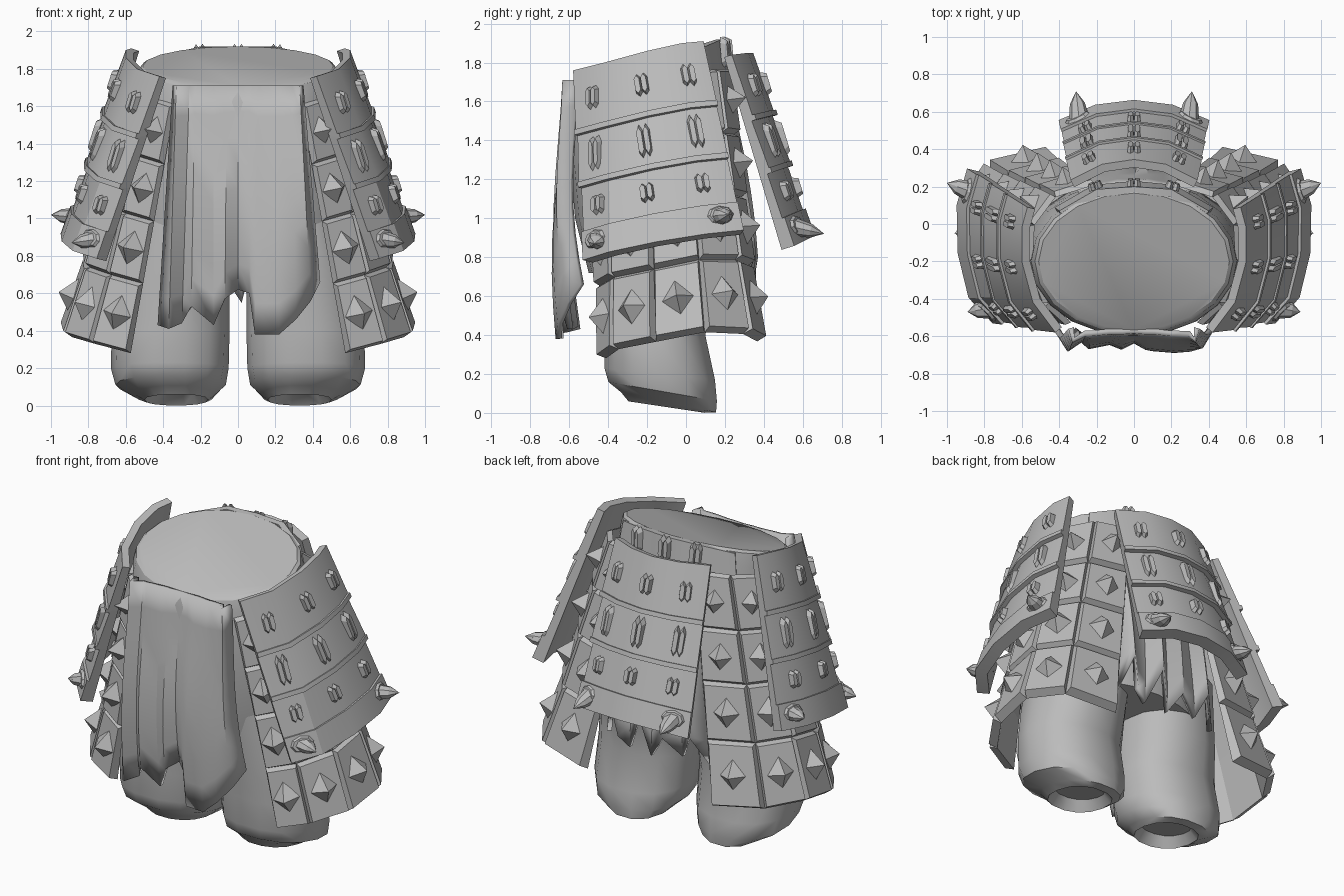
import bpy, bmesh, math
from mathutils import Vector as V

if "Cube" in bpy.data.objects:
    bpy.data.objects.remove(bpy.data.objects["Cube"])

grey = bpy.data.materials.new("grey")
grey.diffuse_color = (0.5, 0.5, 0.5, 1)
grey.use_nodes = True
grey.node_tree.nodes["Principled BSDF"].inputs["Base Color"].default_value = grey.diffuse_color


def finish(name, bm, mirror=False, smooth=30, thick=0):
    bmesh.ops.recalc_face_normals(bm, faces=bm.faces)
    me = bpy.data.meshes.new(name)
    bm.to_mesh(me)
    bm.free()
    me.materials.append(grey)
    ob = bpy.data.objects.new(name, me)
    bpy.context.collection.objects.link(ob)
    if thick:
        ob.modifiers.new("Solid", 'SOLIDIFY').thickness = thick
    if mirror:
        ob.modifiers.new("Mirror", 'MIRROR').use_mirror_merge = False
    bpy.ops.object.select_all(action='DESELECT')
    ob.select_set(True)
    bpy.context.view_layer.objects.active = ob
    bpy.ops.object.shade_smooth_by_angle(angle=math.radians(smooth))
    return ob


def surface(top, bot):
    """Ruled surface between two polylines: u counts points, v runs 0 (top) to 1."""
    top, bot = [V(p) for p in top], [V(p) for p in bot]

    def point(u, v):
        i = min(max(int(u), 0), len(top) - 2)
        return top[i].lerp(top[i + 1], u - i).lerp(bot[i].lerp(bot[i + 1], u - i), v)

    def frame(u, v):
        p = point(u, v)
        s = (point(u + .3, v) - point(u - .3, v)).normalized()
        d = (point(u, v + .05) - point(u, v - .05)).normalized()
        n = s.cross(d).normalized()
        if n.dot(p - V((0, -.2, p.z))) < 0:
            n = -n
        return p, s, n.cross(s), n
    return frame


def slab(bm, f, us, v0, v1, inner, out0, out1, inset=0):
    """Closed curved plate; out0/out1 are the outer offsets at top and bottom."""
    rings = []
    for k, u in enumerate(us):
        ui = u + (inset if k == 0 else -inset if k == len(us) - 1 else 0)
        dv = inset * .22
        ring = []
        for uu, vv, o in ((u, v0, inner), (ui, v0 + dv, out0), (ui, v1 - dv, out1), (u, v1, inner)):
            p, _, _, n = f(uu, vv)
            ring.append(bm.verts.new(p + n * o))
        rings.append(ring)
    for a, b in zip(rings, rings[1:]):
        for j in range(4):
            bm.faces.new((a[j], a[j - 1], b[j - 1], b[j]))
    bm.faces.new(rings[0])
    bm.faces.new(rings[-1][::-1])


def frustum(bm, c, s, d, n, outline, height, scale=0):
    """Low prism or pyramid standing on a surface."""
    base = [bm.verts.new(c + s * x + d * y) for x, y in outline]
    if scale:
        top = [bm.verts.new(c + s * x * scale + d * y * scale + n * height) for x, y in outline]
        bm.faces.new(top)
    m = len(base)
    tip = None if scale else bm.verts.new(c + n * height)
    for i in range(m):
        j = (i + 1) % m
        bm.faces.new((base[i], base[j], top[j], top[i]) if scale else (base[i], base[j], tip))
    bm.faces.new(base[::-1])


def lacing(bm, f, u, v, h):
    """Pair of raised bars."""
    p, s, d, n = f(u, v)
    w = .018
    hexa = [(0, -h), (w, -h * .65), (w, h * .65), (0, h), (-w, h * .65), (-w, -h * .65)]
    for side in (-.018, .018):
        frustum(bm, p + s * side, s, d, n, hexa, .035, .75)


def spike(bm, f, u, v, tip):
    """Horn with a broad collar."""
    p, s, d, n = f(u, v)
    ring = [(math.cos(a * math.pi / 4), math.sin(a * math.pi / 4)) for a in range(8)]
    frustum(bm, p + n * .01, s, d, n, [(x * .085, y * .06) for x, y in ring], .03, .7)
    tip = V(tip)
    ax = (tip - p).normalized()
    s2 = ax.cross(V((0, 0, 1))).normalized()
    d2 = ax.cross(s2)
    length = (tip - p).length
    frustum(bm, p, s2, d2, ax, [(x * .058, y * .05) for x, y in ring], length * .6, .7)
    frustum(bm, p + ax * length * .6, s2, d2, ax, [(x * .041, y * .035) for x, y in ring], length * .4)


def loft(bm, rings, seg, power=1.0):
    """Rings of (z, cx, cy, rx, ry, tilt), capped at both ends."""
    loops = []
    for z, cx, cy, rx, ry, tilt in rings:
        loop = []
        for k in range(seg):
            a = 2 * math.pi * k / seg
            c, s = math.cos(a), math.sin(a)
            c, s = (math.copysign(abs(t) ** power, t) for t in (c, s))
            loop.append(bm.verts.new((cx + rx * c, cy + ry * s, z + tilt * s)))
        loops.append(loop)
    for a, b in zip(loops, loops[1:]):
        for k in range(seg):
            j = (k + 1) % seg
            bm.faces.new((a[k], a[j], b[j], b[k]))
    bm.faces.new(loops[0])
    bm.faces.new(loops[-1][::-1])


# Hips with tilted flat waist
bm = bmesh.new()
loft(bm, [(1.815, 0, -.2, .51, .365, .105), (1.80, 0, -.2, .53, .385, .11), (1.72, 0, -.2, .55, .40, .10),
          (1.4, 0, -.18, .57, .42, .05), (1.0, 0, -.16, .60, .41, 0), (.72, 0, -.14, .55, .36, 0)], 20)
finish("hips", bm)

# Baggy legs with small hollow soles
bm = bmesh.new()
loft(bm, [(1.0, .30, -.13, .27, .34, 0), (.6, .345, -.15, .30, .30, 0), (.40, .36, -.16, .315, .265, 0),
          (.20, .365, -.135, .315, .29, -.03), (.11, .36, -.12, .295, .285, -.05),
          (.055, .335, -.09, .21, .25, -.053), (.03, .33, -.10, .17, .20, -.03),
          (.09, .33, -.10, .13, .15, -.03)], 14, .88)
finish("leg", bm, mirror=True, smooth=40)


# Ragged cloths: columns of (top x, top y, bottom x, bottom y, bottom z); bulge pushes the middle out
def cloth(name, cols, top_z, bulge):
    bm = bmesh.new()
    rows = 8
    grid = []
    for xt, yt, xb, yb, zb in cols:
        col = []
        for r in range(rows + 1):
            t = r / rows
            y = yt + (yb - yt) * t + bulge * math.sin(math.pi * t ** 1.3)
            col.append(bm.verts.new((xt + (xb - xt) * t, y, top_z + (zb - top_z) * t)))
        grid.append(col)
    for a, b in zip(grid, grid[1:]):
        for r in range(rows):
            bm.faces.new((a[r], a[r + 1], b[r + 1], b[r]))
    finish(name, bm, thick=.03)


cloth("front_cloth", [(-.35, -.56, -.43, -.56, .43), (-.33, -.635, -.37, -.64, .41), (-.26, -.60, -.30, -.58, .44),
                      (-.23, -.60, -.25, -.64, .53), (-.13, -.59, -.13, -.61, .43), (-.06, -.59, -.07, -.65, .57),
                      (0, -.585, 0, -.60, .62), (.06, -.59, .06, -.65, .60), (.11, -.59, .09, -.66, .38),
                      (.2, -.60, .22, -.67, .38), (.29, -.60, .31, -.66, .46), (.33, -.635, .39, -.61, .56),
                      (.35, -.56, .44, -.54, .66)], 1.71, -.045)
cloth("back_cloth", [(-.3, .175, -.36, .28, .58), (-.24, .19, -.27, .36, .76), (-.14, .21, -.2, .32, .60),
                     (-.09, .22, -.08, .36, .70), (0, .22, .02, .33, .55), (.07, .22, .08, .37, .80),
                     (.15, .21, .18, .32, .56), (.24, .19, .25, .34, .62), (.27, .18, .29, .36, .82),
                     (.3, .175, .37, .28, .60)], 1.7, .02)

# Studded skirt: rows of bevelled tiles with pyramids
skirt = surface([(.35, -.54, 1.61), (.47, -.43, 1.65), (.56, -.2, 1.70), (.55, .0, 1.75), (.43, .16, 1.77), (.21, .23, 1.77)],
                [(.58, -.43, .28), (.77, -.36, .33), (.905, -.16, .37), (.92, .1, .42), (.78, .31, .41), (.45, .385, .37)])
rows = [0, .24, .47, .72, 1]
diamond = [(0, -.095), (.085, 0), (0, .095), (-.085, 0)]
bm = bmesh.new()
for c in range(5):
    for r in range(4):
        v0, v1 = rows[r], rows[r + 1]
        slab(bm, skirt, [c, c + 1], v0, v1, -.02, .01, .035 if r == 3 else .02, .06)
        p, s, d, n = skirt(c + .5, (v0 + v1) / 2)
        k = .8 + .1 * r
        frustum(bm, p + n * .01, s, d, n, [(x * k, y * k) for x, y in diamond], .09)
finish("studded_skirt", bm, mirror=True, smooth=15)

# Side armour: four overlapping bands, lacing bars and spikes
side = surface([(.42, -.58, 1.76), (.54, -.42, 1.80), (.60, -.2, 1.86), (.60, -.02, 1.90), (.57, .09, 1.91)],
               [(.735, -.51, .78), (.86, -.38, .82), (.915, -.15, .87), (.92, .1, .91), (.865, .29, .93)])
bands = [(0, .33, 0, .015), (.32, .61, 0, .02), (.60, .87, 0, .01), (.85, 1, .025, .03)]


def armour(name, f, us, bars, spikes, mirror):
    bm = bmesh.new()
    for v0, v1, o0, o1 in bands:
        slab(bm, f, us, v0, v1, -.045, o0, o1)
    for v in (.33, .605):
        slab(bm, f, us, v - .014, v + .014, -.02, .028, .028)
    for v, h in ((.17, .065), (.465, .1), (.73, .055)):
        for u in bars:
            lacing(bm, f, u, v, h)
    for s in spikes:
        spike(bm, f, *s)
    finish(name, bm, mirror, 25)


armour("side_armour", side, range(5), (.62, 1.85, 3.1),
       [(.5, .91, (.89, -.47, .87)), (3.45, .91, (1.0, .22, 1.02))], True)

# Back armour
back = surface([(-.34, .235, 1.84), (-.17, .32, 1.85), (0, .345, 1.85), (.17, .32, 1.85), (.34, .235, 1.84)],
               [(-.39, .53, .85), (-.2, .61, .89), (0, .635, .90), (.2, .61, .89), (.39, .53, .85)])
armour("back_armour", back, range(5), (.65, 2, 3.35),
       [(.5, .91, (-.31, .71, .92)), (3.5, .91, (.31, .71, .92))], False)

# Belt behind the waist
belt = surface([(-.40, .07, 1.87), (-.2, .185, 1.92), (0, .20, 1.92), (.2, .185, 1.92), (.40, .07, 1.87)],
               [(-.42, .08, 1.70), (-.21, .20, 1.70), (0, .22, 1.70), (.21, .20, 1.70), (.42, .08, 1.70)])
bm = bmesh.new()
slab(bm, belt, range(5), 0, 1, -.04, 0, .01)
for u in (1, 2, 3):
    lacing(bm, belt, u, .3, .08)
finish("back_belt", bm)
